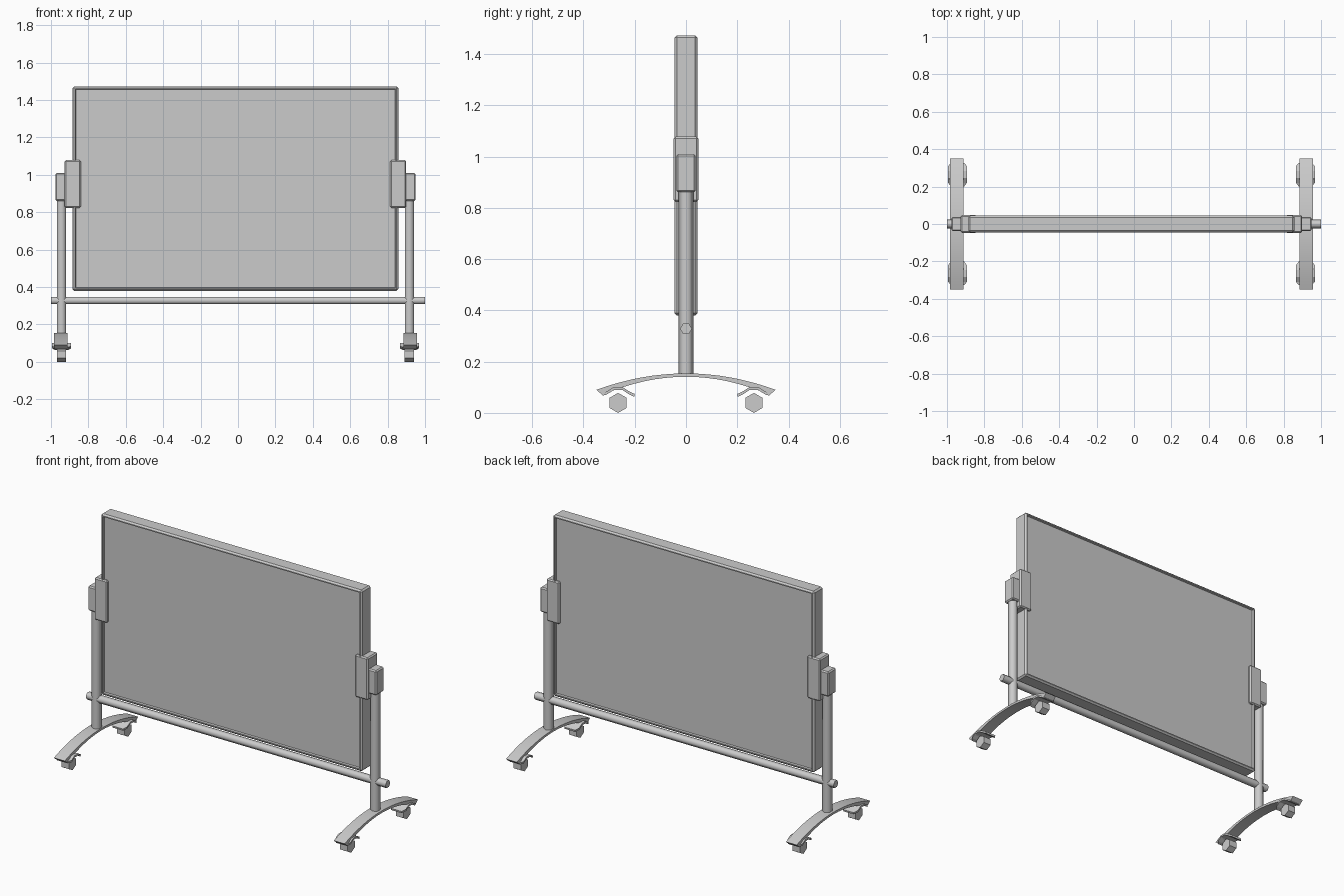
import bpy, bmesh, math
from mathutils import Matrix

if "Cube" in bpy.data.objects:
    bpy.data.objects.remove(bpy.data.objects["Cube"])

CX = -0.0135          # mirror plane of the stand
SIDES = ((-1, "left"), (1, "right"))


def finish(name, bm, smooth=None):
    bmesh.ops.recalc_face_normals(bm, faces=bm.faces)
    me = bpy.data.meshes.new(name)
    bm.to_mesh(me)
    bm.free()
    ob = bpy.data.objects.new(name, me)
    bpy.context.collection.objects.link(ob)
    if smooth:
        bpy.ops.object.select_all(action='DESELECT')
        ob.select_set(True)
        bpy.context.view_layer.objects.active = ob
        bpy.ops.object.shade_smooth_by_angle(angle=math.radians(smooth))
    return ob


def box_bm(x, y, z, bevel):
    bm = bmesh.new()
    bmesh.ops.create_cube(bm, size=1)
    bmesh.ops.scale(bm, verts=bm.verts, vec=(x[1] - x[0], y[1] - y[0], z[1] - z[0]))
    bmesh.ops.translate(bm, verts=bm.verts, vec=[(a + b) / 2 for a, b in (x, y, z)])
    bmesh.ops.bevel(bm, geom=bm.edges[:], offset=bevel, segments=1, affect='EDGES')
    return bm


def extrude_x(name, profile, cx, half, smooth=None):
    """Extrude a closed (y, z) profile along x."""
    bm = bmesh.new()
    face = bm.faces.new([bm.verts.new((cx - half, y, z)) for y, z in profile])
    new = bmesh.ops.extrude_face_region(bm, geom=[face])["geom"]
    bmesh.ops.translate(bm, vec=(2 * half, 0, 0),
                        verts=[v for v in new if isinstance(v, bmesh.types.BMVert)])
    return finish(name, bm, smooth)


def hexagon(cy, cz, r, turn=0):
    return [(cy + r * math.cos(math.radians(60 * i + turn)),
             cz + r * math.sin(math.radians(60 * i + turn))) for i in range(6)]


# Board: chamfered frame with recessed panels front and back
bm = box_bm((CX - 0.871, CX + 0.871), (-0.045, 0.045), (0.38, 1.473), 0.009)
big = [f for f in bm.faces if abs(f.normal.y) > 0.99]
bmesh.ops.inset_individual(bm, faces=big, thickness=0.009, depth=0)
bmesh.ops.inset_individual(bm, faces=big, thickness=0.003, depth=-0.012)
finish("board", bm)

# Two sheets on the back panel
for name, x0, x1, z0, z1 in (("small_sheet", 0.095, 0.683, 0.695, 1.283),
                             ("large_sheet", -0.683, -0.095, 0.49, 1.37)):
    bm = bmesh.new()
    bm.faces.new([bm.verts.new((x, 0.034, z))
                  for x, z in ((x1, z0), (x0, z0), (x0, z1), (x1, z1))])
    bm.normal_update()
    me = finish(name, bm).data
    if me.polygons[0].normal.y < 0:
        me.flip_normals()

# Crossbar
extrude_x("crossbar", hexagon(0, 0.328, 0.023), 0, 1.0, 65)

# Arched foot profile, slightly thicker at the tips
steps = [i / 8 for i in range(-8, 9)]
foot = [(0.35 * t, 0.154 - 0.064 * t * t) for t in steps]
foot += [(0.326 * t, 0.141 - 0.071 * t * t) for t in reversed(steps)]

# Caster fender profile
fender_top = [(-0.062, 0.078), (-0.045, 0.083), (-0.018, 0.1),
              (0.018, 0.1), (0.045, 0.083), (0.065, 0.074)]
fender = fender_top + [(y * 0.97, z - 0.011) for y, z in reversed(fender_top)]

for s, side in SIDES:
    px = CX + s * 0.93

    # Post
    bm = bmesh.new()
    bmesh.ops.create_cone(bm, cap_ends=True, segments=6, radius1=0.0285, radius2=0.0285,
                          depth=0.75, matrix=Matrix.Translation((px, 0, 0.52)))
    finish(side + "_post", bm, 65)

    # Board clamp and outer pivot block
    for name, a, b, hy, z0, z1 in (("clamp", 0.827, 0.913, 0.048, 0.823, 1.078),
                                   ("pivot_block", 0.895, 0.963, 0.038, 0.861, 1.01)):
        xs = sorted((CX + s * a, CX + s * b))
        finish(side + "_" + name, box_bm(xs, (-hy, hy), (z0, z1), 0.007))

    # Foot
    fx = CX + s * 0.934
    extrude_x(side + "_foot", foot, fx, 0.036, 30)

    # Casters: wheel and fender, front and back
    for d, end in ((-1, "front"), (1, "back")):
        extrude_x(f"{side}_{end}_wheel", hexagon(d * 0.265, 0.039, 0.039, 30), px, 0.025)
        prof = [(d * (0.265 - y), z) for y, z in fender]
        ob = extrude_x(f"{side}_{end}_fender", prof, px, 0.05)
        for v in ob.data.vertices:      # narrow the fender tips
            if abs(abs(v.co.y) - 0.265) > 0.05:
                v.co.x = px + (v.co.x - px) * 0.7
